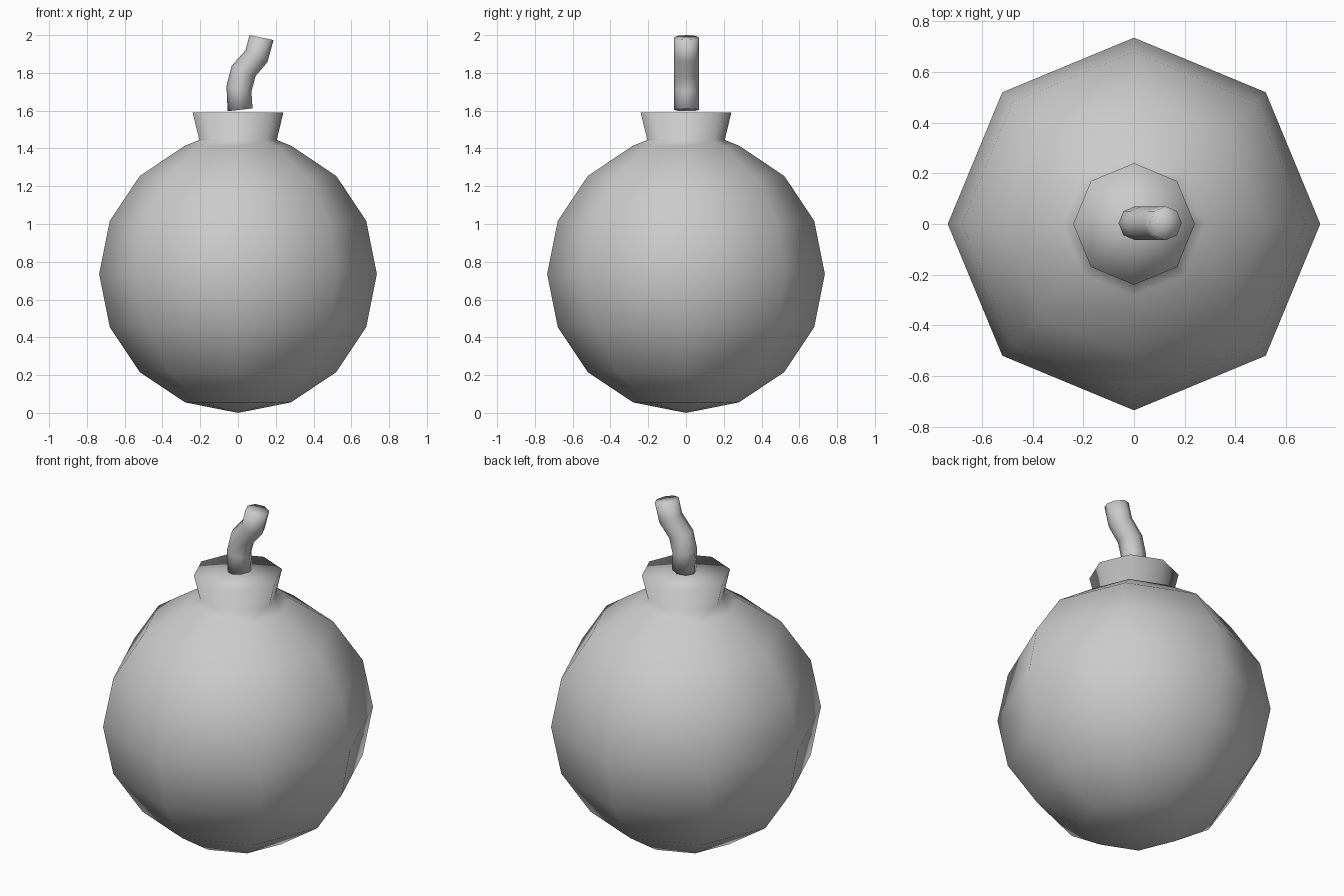
import bpy
from math import sin, cos, pi

if "Cube" in bpy.data.objects:
    bpy.data.objects.remove(bpy.data.objects["Cube"])

SIDES = 8


def skin(name, rings, caps):
    """Join rings of equal size with quads; caps are fan centres for the two ends."""
    verts = [p for ring in rings for p in ring] + list(caps)
    n = len(rings) * SIDES
    faces = []
    for i in range(len(rings) - 1):
        for j in range(SIDES):
            k = (j + 1) % SIDES
            a, b = i * SIDES, (i + 1) * SIDES
            faces.append((a + j, a + k, b + k, b + j))
    last = n - SIDES
    for j in range(SIDES):
        k = (j + 1) % SIDES
        faces.append((n, k, j))
        faces.append((n + 1, last + j, last + k))
    mesh = bpy.data.meshes.new(name)
    mesh.from_pydata(verts, [], faces)
    mesh.polygons.foreach_set("use_smooth", [True] * len(mesh.polygons))
    mesh.update()
    obj = bpy.data.objects.new(name, mesh)
    bpy.context.collection.objects.link(obj)
    return obj


# Round body with flared neck: sphere profile, then the collar
R = 0.735
profile = [(R * sin(i * pi / 8), R - R * cos(i * pi / 8)) for i in range(1, 8)]
profile += [(0.205, 1.445), (0.24, 1.59)]
angles = [2 * pi * j / SIDES for j in range(SIDES)]
rings = [[(r * cos(a), r * sin(a), z) for a in angles] for r, z in profile]
skin("body", rings, [(0, 0, 0), (0, 0, 1.59)])

# Bent fuse: left and right outline points of each ring, in the xz plane
left = [(-0.055, 1.597), (-0.061, 1.73), (-0.034, 1.836), (0.04, 1.92), (0.061, 2.0)]
right = [(0.077, 1.612), (0.071, 1.70), (0.093, 1.783), (0.156, 1.857), (0.188, 1.974)]
rings, centres = [], []
for (lx, lz), (rx, rz) in zip(left, right):
    cx, cz = (lx + rx) / 2, (lz + rz) / 2
    centres.append((cx, 0.003, cz))
    rings.append([(cx + (rx - cx) * cos(a), 0.003 + 0.067 * sin(a), cz + (rz - cz) * cos(a))
                  for a in angles])
skin("fuse", rings, [centres[0], centres[-1]])
